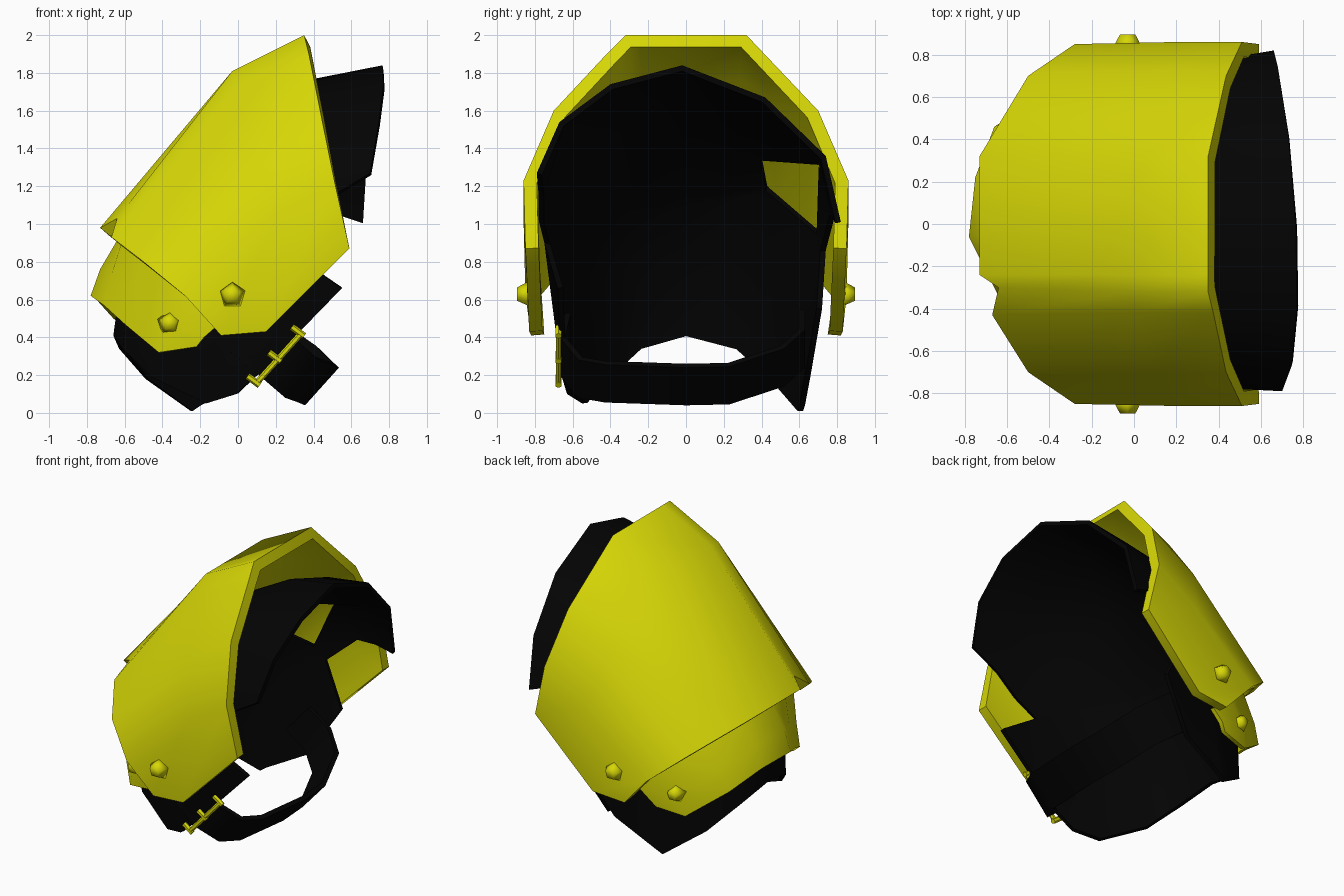
import bpy
import math
from mathutils import Vector

cube = bpy.data.objects.get("Cube")
if cube:
    bpy.data.objects.remove(cube, do_unlink=True)


def material(name, rgb):
    m = bpy.data.materials.new(name)
    m.use_nodes = True
    m.diffuse_color = (*rgb, 1)
    bsdf = m.node_tree.nodes["Principled BSDF"]
    bsdf.inputs["Base Color"].default_value = (*rgb, 1)
    bsdf.inputs["Roughness"].default_value = 0.7
    return m


YELLOW = material("yellow armour", (0.68, 0.68, 0.002))
BLACK = material("black cloth", (0.001, 0.001, 0.001))


def select(obj):
    bpy.ops.object.select_all(action="DESELECT")
    obj.select_set(True)
    bpy.context.view_layer.objects.active = obj


def both_sides(half, apex=None):
    """Turn side points (y, x, z), lowest first, into a full arch from -y to +y."""
    mirrored = [(-y, x, z) for y, x, z in half]
    return mirrored + ([apex] if apex else []) + half[::-1]


def sheet(name, rows, mat, thickness, holes=(), angle=50):
    """Skin rows of (y, x, z) points and thicken the sheet inward."""
    n = len(rows[0])
    verts = [(x, y, z) for row in rows for y, x, z in row]
    faces = [(i * n + j, (i + 1) * n + j, (i + 1) * n + j + 1, i * n + j + 1)
             for i in range(len(rows) - 1) for j in range(n - 1)
             if (i, j) not in holes]
    mesh = bpy.data.meshes.new(name)
    mesh.from_pydata(verts, [], faces)
    mesh.materials.append(mat)
    obj = bpy.data.objects.new(name, mesh)
    bpy.context.collection.objects.link(obj)
    select(obj)
    solid = obj.modifiers.new("thickness", "SOLIDIFY")
    solid.thickness = thickness
    solid.offset = -1
    solid.use_even_offset = True
    bpy.ops.object.modifier_apply(modifier=solid.name)
    bpy.ops.object.shade_smooth_by_angle(angle=math.radians(angle))


# Main shoulder shell: rear edge, bend and front rim
rear = both_sides([(.82, -.09, .41), (.85, -.28, .62), (.7, -.5, .8), (.32, -.73, .98)])
bend = both_sides([(.83, .15, .43), (.86, .2, 1.02), (.71, .1, 1.38), (.32, -.03, 1.81)])
rim = both_sides([(.85, .59, .87), (.86, .51, 1.23), (.7, .435, 1.6), (.32, .35, 2.0)])
# Chipped corner on the rear edge
rear[3:4] = [(-.43, -.67, .93), (-.3, -.64, 1.03), (-.24, -.73, .98)]
bend[3:4] = [(-.42, .0, 1.71), (-.32, -.03, 1.81), (-.24, -.03, 1.81)]
rim[3:4] = [(-.42, .375, 1.9), (-.32, .35, 2.0), (-.24, .35, 2.0)]
sheet("shoulder_shell", [rear, bend, rim], YELLOW, .07)

# Lower plate tucked under the shell, slightly lopsided
plate_low = both_sides([(.65, -.22, .35), (.61, -.42, .32), (.46, -.66, .5), (.22, -.75, .6)],
                       (-.06, -.78, .62))
plate_mid = both_sides([(.67, -.18, .4), (.64, -.37, .48), (.48, -.61, .63), (.22, -.71, .75)],
                       (-.06, -.73, .76))
plate_top = both_sides([(.68, -.1, .47), (.67, -.24, .6), (.52, -.48, .8), (.24, -.61, .92)],
                       (-.06, -.63, .93))
plate_low[2:4] = [(-.42, -.6, .47), (-.2, -.71, .57)]
plate_mid[2:4] = [(-.44, -.56, .62), (-.2, -.67, .73)]
sheet("lower_plate", [plate_low, plate_mid, plate_top], YELLOW, .03)

# Cloth lining, from the lower edge up to the side openings
lining_low = both_sides([(.63, -.2, .04), (.62, -.25, .01), (.47, -.49, .18), (.28, -.63, .34)],
                        (0, -.66, .41))
lining_low[:4] = [(-.63, -.01, .1), (-.55, -.17, .05), (-.42, -.46, .19), (-.25, -.61, .34)]
lining_mid = both_sides([(.66, .1, .2), (.64, -.1, .55), (.52, -.42, .68), (.28, -.57, .8)],
                        (0, -.6, .85))
lining_top = both_sides([(.68, .55, .66), (.75, .2, .9), (.62, -.08, 1.02), (.38, -.33, 1.08)],
                        (0, -.4, 1.12))
# The back side is cut shorter, leaving the shell visible behind it
lining_top[-4:] = [(.43, -.25, 1.2), (.72, .1, .95), (.74, .18, .86), (.72, .32, .55)]
sheet("cloth_lining", [lining_low, lining_mid, lining_top], BLACK, .03)

# Collar continuing the lining out of the front of the shell, with a torn opening
collar = [
    lining_top[1:-1],
    [(-.78, .35, 1.02), (-.64, .2, 1.32), (-.38, -.03, 1.5), (0, -.05, 1.52),
     (.4, -.1, 1.36), (.73, .27, 1.33), (.79, .4, 1.05)],
    [(-.78, .5, 1.15), (-.66, .42, 1.46), (-.4, .4, 1.66), (0, .41, 1.77),
     (.41, .42, 1.63), (.74, .48, 1.34), (.8, .54, 1.05)],
    [(-.79, .7, 1.27), (-.67, .745, 1.54), (-.4, .77, 1.74), (-.02, .765, 1.84),
     (.42, .73, 1.67), (.74, .68, 1.36), (.82, .66, 1.01)],
]
sheet("cloth_collar", collar, BLACK, .03, holes={(0, 4)})

# Strap looping under the arm
path = [(-.64, .04, .43), (-.67, .2, .3), (-.57, .34, .18), (-.43, .41, .155),
        (0, .445, .14), (.23, .435, .145), (.52, .34, .24), (.63, .2, .34), (.63, .04, .45)]
across = Vector((.09, .1))
sheet("arm_strap", [[(y, x + s * across.x, z + s * across.y) for y, x, z in path]
                    for s in (1, -1)], BLACK, .03)


# Five-sided rivets on both plates
def rivet(name, x, z, y, side, radius):
    bpy.ops.mesh.primitive_cone_add(vertices=5, radius1=radius, radius2=radius * .5,
                                    depth=.07, location=(x, side * y, z),
                                    rotation=(math.radians(-90 * side), 0, 0))
    obj = bpy.context.object
    obj.name = name
    # Point one corner upward
    top = max((obj.matrix_basis @ v.co).z for v in obj.data.vertices)
    if top < z + radius * .95:
        obj.rotation_euler.rotate_axis("Z", math.pi)
    obj.data.materials.append(YELLOW)
    bpy.ops.object.shade_smooth()


for side, label in ((-1, "front"), (1, "back")):
    rivet(label + "_shell_rivet", -.03, .625, .86, side, .077)
    rivet(label + "_plate_rivet", -.36, .475, .64, side, .07)


# Buckle on the front of the strap
def rod(name, a, b, radius=.016):
    a, b = Vector(a), Vector(b)
    bpy.ops.mesh.primitive_cylinder_add(vertices=6, radius=radius, depth=(b - a).length,
                                        location=(a + b) / 2)
    obj = bpy.context.object
    obj.name = name
    obj.rotation_euler = (b - a).to_track_quat("Z", "Y").to_euler()
    obj.data.materials.append(YELLOW)


start, end = Vector((.1, -.675, .16)), Vector((.335, -.675, .42))
rod("buckle_bar", start, end)
for name, t in (("lower", 0), ("middle", .48), ("upper", 1)):
    p = start.lerp(end, t)
    rod("buckle_" + name + "_prong", p + Vector((.015, 0, -.013)), p + Vector((-.05, 0, .035)), .018)
